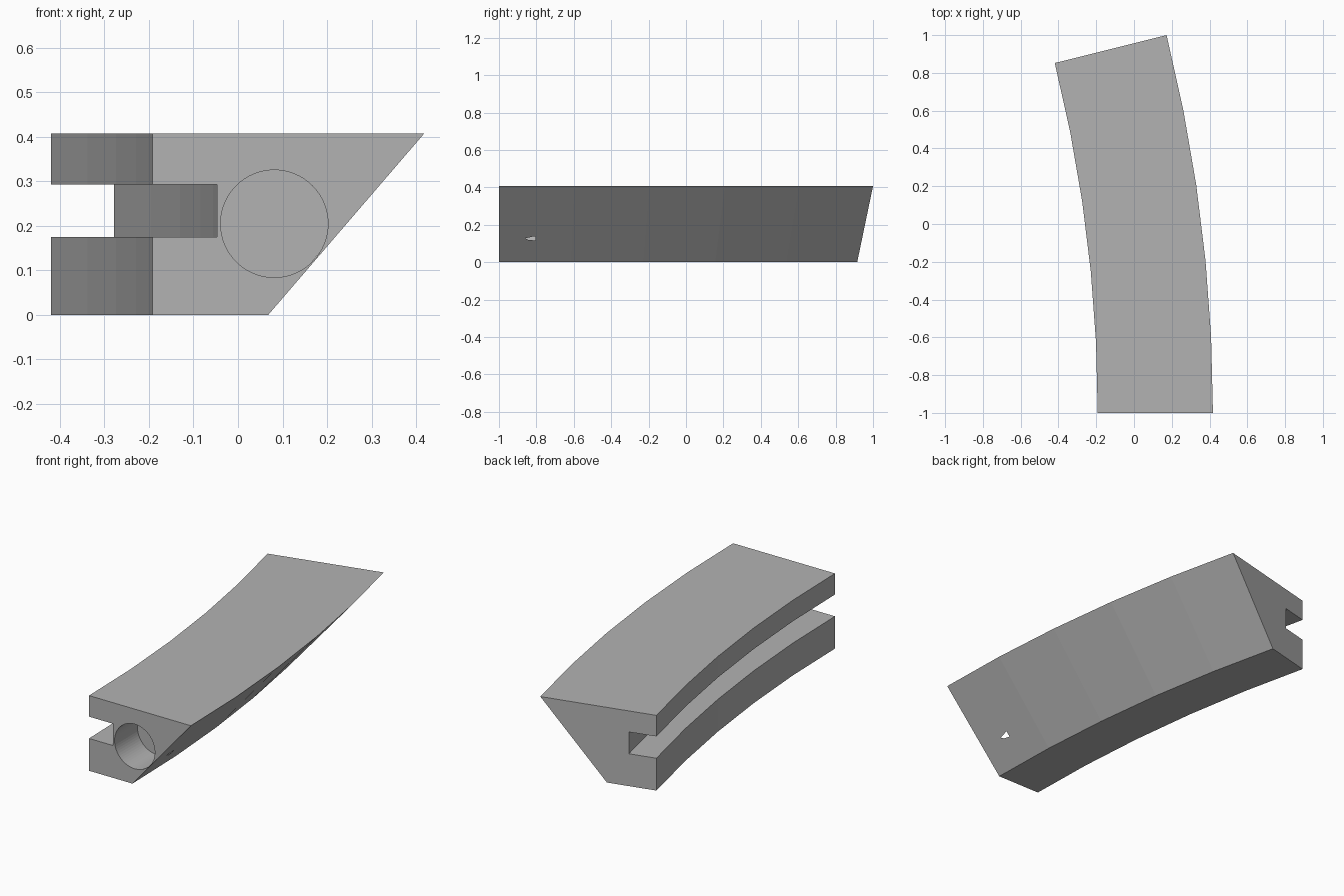
import bpy, bmesh, math
from mathutils import Matrix, Vector

if "Cube" in bpy.data.objects:
    bpy.data.objects.remove(bpy.data.objects["Cube"], do_unlink=True)

HEIGHT, OUTER, INNER = 0.407, 0.418, -0.192
RADIUS, SWEEP, STEPS = 8.267, math.radians(14), 5

grey = bpy.data.materials.new("plain grey")
grey.use_nodes = True
colour = (0.45, 0.45, 0.45, 1)
grey.diffuse_color = colour
grey.node_tree.nodes["Principled BSDF"].inputs["Base Color"].default_value = colour


def make_object(name, bm):
    bmesh.ops.recalc_face_normals(bm, faces=bm.faces)
    mesh = bpy.data.meshes.new(name)
    bm.to_mesh(mesh)
    bm.free()
    mesh.materials.append(grey)
    obj = bpy.data.objects.new(name, mesh)
    bpy.context.collection.objects.link(obj)
    return obj


# Curved rail: bevelled section with a side groove, swept along an arc
section = [(INNER, 0), (0.068, 0), (OUTER, HEIGHT), (INNER, HEIGHT),
           (INNER, 0.293), (-0.047, 0.293), (-0.047, 0.175), (INNER, 0.175)]
bm = bmesh.new()
profile = bm.faces.new([bm.verts.new((x, -1, z)) for x, z in section])
bmesh.ops.spin(bm, geom=[profile] + profile.edges[:] + profile.verts[:],
               cent=(OUTER - RADIUS, -1, 0), axis=(0, 0, 1),
               angle=SWEEP, steps=STEPS, use_duplicate=False)
# Close the start if the sweep left it open
bmesh.ops.remove_doubles(bm, verts=bm.verts, dist=1e-5)
open_edges = [e for e in bm.edges if e.is_boundary]
if open_edges:
    bmesh.ops.contextual_create(bm, geom=open_edges)
rail = make_object("curved_rail", bm)

# Blind round bore in the front end
depth = 0.195
bm = bmesh.new()
bmesh.ops.create_cone(bm, cap_ends=True, segments=64, radius1=0.1206, radius2=0.1206,
                      depth=2 * depth,
                      matrix=Matrix.Translation(Vector((0.0815, -1, 0.2046)))
                      @ Matrix.Rotation(math.pi / 2, 4, "X"))
cutter = make_object("bore_cutter", bm)
cutter.hide_render = True

bore = rail.modifiers.new("bore", "BOOLEAN")
bore.operation = "DIFFERENCE"
bore.solver = "EXACT"
bore.object = cutter
bpy.context.view_layer.objects.active = rail
rail.select_set(True)
bpy.ops.object.modifier_apply(modifier=bore.name)
bpy.data.objects.remove(cutter, do_unlink=True)
